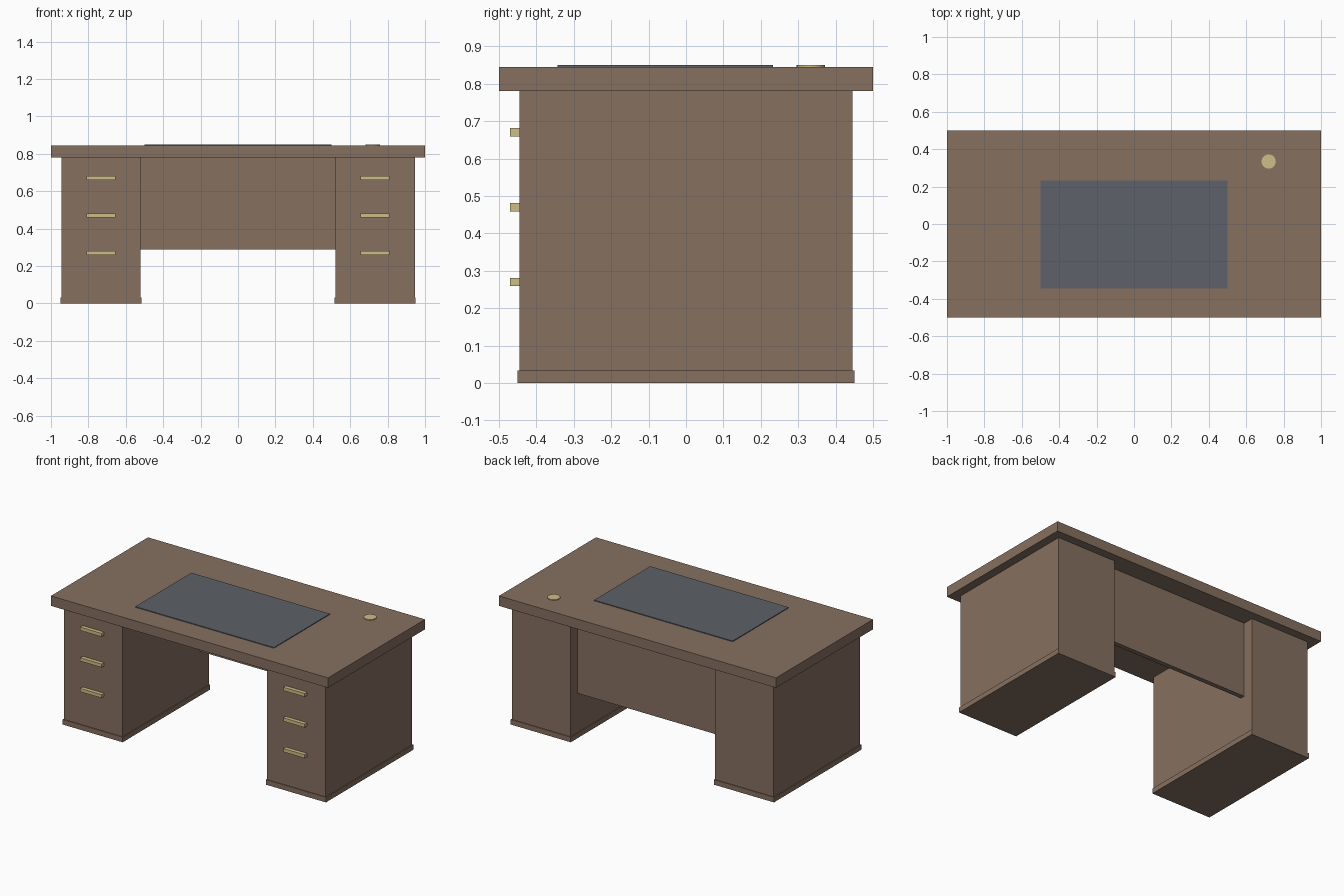
import bpy
import bmesh
from mathutils import Matrix

if "Cube" in bpy.data.objects:
    bpy.data.objects.remove(bpy.data.objects["Cube"])


def material(name, rgb):
    m = bpy.data.materials.new(name)
    m.diffuse_color = (*rgb, 1)
    m.use_nodes = True
    m.node_tree.nodes["Principled BSDF"].inputs["Base Color"].default_value = m.diffuse_color
    return m


wood = material("wood", (0.238, 0.163, 0.117))
brass = material("brass", (0.62, 0.515, 0.246))
slate = material("slate", (0.109, 0.12, 0.139))


def add_object(name, bm, mat):
    mesh = bpy.data.meshes.new(name)
    bm.to_mesh(mesh)
    bm.free()
    mesh.materials.append(mat)
    obj = bpy.data.objects.new(name, mesh)
    bpy.context.collection.objects.link(obj)
    return obj


def box(name, x, y, z, mat, mirrored=False):
    """Box from (min, max) ranges, optionally mirrored across x = 0."""
    bm = bmesh.new()
    size = [r[1] - r[0] for r in (x, y, z)]
    mid = [(r[0] + r[1]) / 2 for r in (x, y, z)]
    bmesh.ops.create_cube(bm, size=1, matrix=Matrix.Translation(mid) @ Matrix.Diagonal((*size, 1)))
    obj = add_object(name, bm, mat)
    if mirrored:
        obj.modifiers.new("mirror", 'MIRROR').use_axis[0] = True
    return obj


# Desktop slab and modesty panel
box("desktop", (-1, 1), (-0.5, 0.5), (0.78, 0.845), wood)
box("modesty_panel", (-0.522, 0.522), (0.345, 0.375), (0.29, 0.78), wood)

# Pedestals with slightly wider plinths
box("pedestals", (0.522, 0.945), (-0.445, 0.445), (0.033, 0.78), wood, True)
box("plinths", (0.517, 0.95), (-0.45, 0.45), (0, 0.033), wood, True)

# Three drawer handles on each pedestal
for i, z in enumerate((0.27, 0.47, 0.67)):
    box(f"drawer_handles_{i + 1}", (0.656, 0.81), (-0.47, -0.445),
        (z - 0.011, z + 0.011), brass, True)

# Desk pad and cable grommet
box("desk_pad", (-0.5, 0.5), (-0.344, 0.233), (0.845, 0.85), slate)
bm = bmesh.new()
bmesh.ops.create_cone(bm, cap_ends=True, segments=32, radius1=0.038, radius2=0.038,
                      depth=0.005, matrix=Matrix.Translation((0.72, 0.334, 0.8475)))
grommet = add_object("cable_grommet", bm, brass)
bpy.context.view_layer.objects.active = grommet
grommet.select_set(True)
bpy.ops.object.shade_smooth_by_angle()
